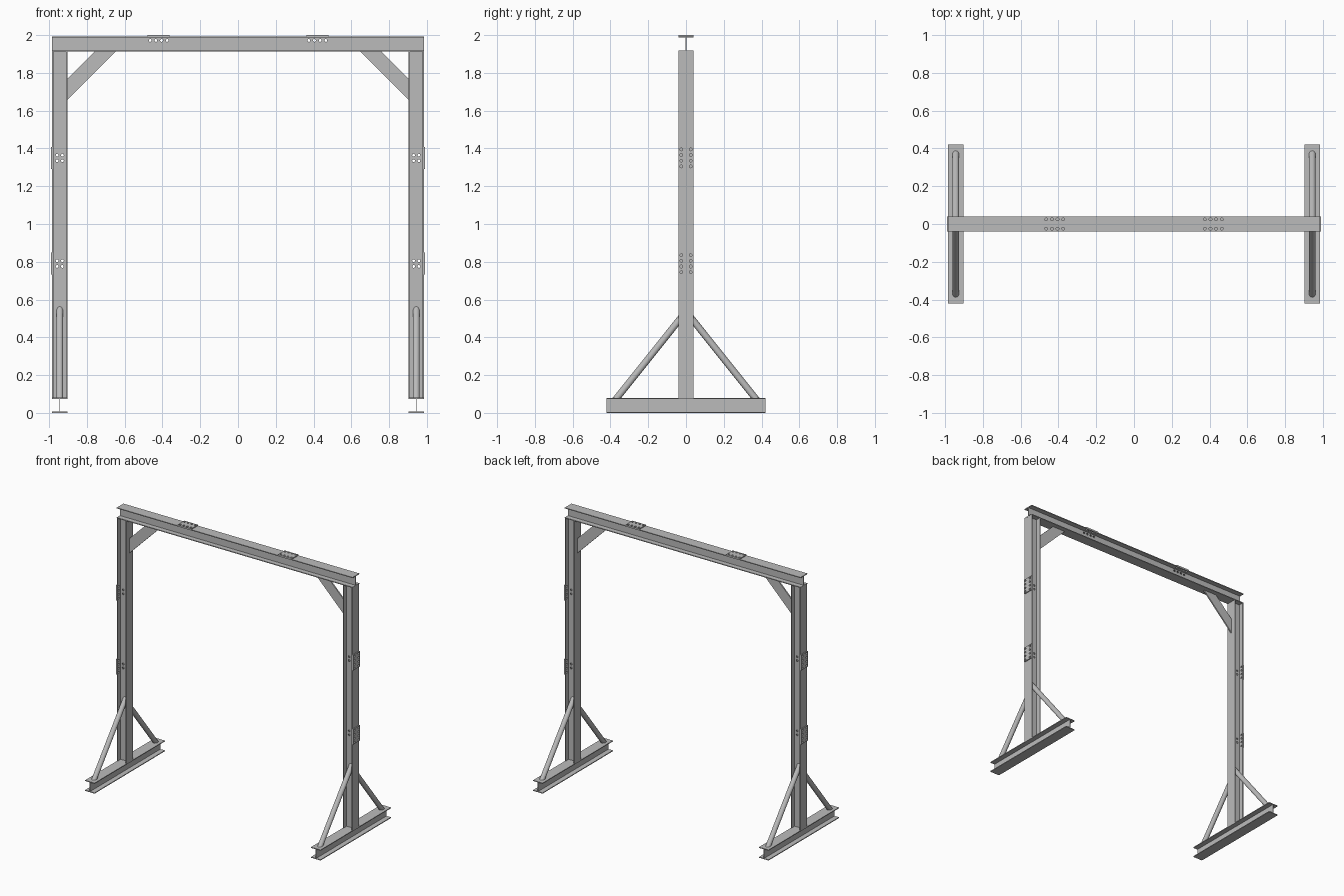
import bpy, bmesh
from math import pi
from mathutils import Matrix, Vector

cube = bpy.data.objects.get("Cube")
if cube:
    bpy.data.objects.remove(cube, do_unlink=True)

steel = bpy.data.materials.new("grey steel")
steel.use_nodes = True
GREY = (0.5, 0.5, 0.5, 1)
steel.diffuse_color = GREY
steel.node_tree.nodes["Principled BSDF"].inputs["Base Color"].default_value = GREY

W, FLANGE, WEB = 0.08, 0.006, 0.005   # section size and thicknesses
POST_X, BEAM_TOP = 0.944, 1.993
BEAM_MID = BEAM_TOP - W / 2
X, Y, Z = Vector((1, 0, 0)), Vector((0, 1, 0)), Vector((0, 0, 1))


def finish(name, bm):
    bmesh.ops.recalc_face_normals(bm, faces=bm.faces)
    mesh = bpy.data.meshes.new(name)
    bm.to_mesh(mesh)
    bm.free()
    mesh.materials.append(steel)
    obj = bpy.data.objects.new(name, mesh)
    bpy.context.collection.objects.link(obj)
    return obj


def prism(name, points, depth):
    """Extrude a closed outline along depth."""
    bm = bmesh.new()
    face = bm.faces.new([bm.verts.new(p) for p in points])
    new = bmesh.ops.extrude_face_region(bm, geom=[face])["geom"]
    bmesh.ops.translate(bm, vec=depth, verts=[v for v in new if isinstance(v, bmesh.types.BMVert)])
    return finish(name, bm)


def i_beam(name, start, end, up):
    """I section running from start to end, with its web along up."""
    start, end = Vector(start), Vector(end)
    side = (end - start).normalized().cross(up)
    h, f, w = W / 2, W / 2 - FLANGE, WEB / 2
    half = [(-h, h), (h, h), (h, f), (w, f), (w, -f), (h, -f)]
    outline = half + [(-a, -b) for a, b in half]
    return prism(name, [start + side * a + up * b for a, b in outline], end - start)


def plate(name, centre, size):
    bm = bmesh.new()
    bmesh.ops.create_cube(bm, size=1, matrix=Matrix.Translation(centre) @ Matrix.Diagonal((*size, 1)))
    return finish(name, bm)


def drill(name, targets, holes):
    """Cut bolt holes; each hole is a centre, axis and length."""
    bm = bmesh.new()
    for centre, axis, length in holes:
        turn = Z.rotation_difference(axis).to_matrix().to_4x4()
        bmesh.ops.create_cone(bm, cap_ends=True, segments=12, radius1=0.0075, radius2=0.0075,
                              depth=length, matrix=Matrix.Translation(centre) @ turn)
    cutter = finish(name, bm)
    cutter.hide_render = True
    cutter.hide_viewport = True
    cutter.display_type = 'WIRE'
    for obj in targets:
        mod = obj.modifiers.new("bolt_holes", 'BOOLEAN')
        mod.operation = 'DIFFERENCE'
        mod.solver = 'EXACT'
        mod.object = cutter


def strut(name, x, s):
    """Round brace mitred against the post web and the foot."""
    low, high = Vector((x, s * 0.43, -0.0014)), Vector((x, s * -0.04, 0.587))
    bm = bmesh.new()
    turn = Z.rotation_difference(high - low).to_matrix().to_4x4()
    bmesh.ops.create_cone(bm, cap_ends=True, segments=24, radius1=0.018, radius2=0.018,
                          depth=(high - low).length, matrix=Matrix.Translation((low + high) / 2) @ turn)
    for co, no in (((0, 0, W - 0.001), -Z), ((0, 0, 0), -s * Y)):
        cut = bmesh.ops.bisect_plane(bm, geom=bm.verts[:] + bm.edges[:] + bm.faces[:],
                                     plane_co=co, plane_no=no, clear_outer=True)["geom_cut"]
        bmesh.ops.contextual_create(bm, geom=[e for e in cut if isinstance(e, bmesh.types.BMEdge)])
    obj = finish(name, bm)
    bpy.ops.object.select_all(action='DESELECT')
    obj.select_set(True)
    bpy.context.view_layer.objects.active = obj
    bpy.ops.object.shade_smooth_by_angle(angle=pi / 6)


STEPS = (-0.045, -0.015, 0.015, 0.045)   # bolt spacing along a joint
GAUGE = (-0.025, 0.025)                  # bolt spacing across a joint

# Top beam with its splice plates
beam = i_beam("top_beam", (-0.985, 0, BEAM_MID), (0.985, 0, BEAM_MID), Z)
beam_parts, beam_holes = [beam], []
for side, s in (("right", -1), ("left", 1)):
    beam_parts.append(plate(f"{side}_beam_splice", (s * 0.42, 0, BEAM_TOP + 0.0035), (0.116, W, 0.007)))
    for d in STEPS:
        x = s * 0.42 + d
        beam_holes.append((Vector((x, 0, 1.972)), Y, 0.03))
        beam_holes += [(Vector((x, y, BEAM_TOP)), Z, 0.03) for y in GAUGE]
drill("beam_hole_cutter", beam_parts, beam_holes)

for side, s in (("right", -1), ("left", 1)):
    x = s * POST_X
    # Foot and post
    i_beam(f"{side}_foot", (x, -0.42, W / 2), (x, 0.42, W / 2), Z)
    post = i_beam(f"{side}_post", (x, 0, W), (x, 0, BEAM_TOP - W), X)
    # Post splices and their bolt holes
    parts, holes = [post], []
    outer = x + s * W / 2
    for name, z in (("lower", 0.79), ("upper", 1.35)):
        parts.append(plate(f"{side}_{name}_post_splice", (outer + s * 0.0035, 0, z), (0.007, W, 0.116)))
        holes += [(Vector((outer, y, z + d)), X, 0.03) for d in STEPS for y in GAUGE]
        holes += [(Vector((x + a, 0, z + b)), Y, 0.03) for a in (-0.014, 0.014) for b in STEPS[1:3]]
    drill(f"{side}_post_hole_cutter", parts, holes)
    # Corner brace under the beam
    inner, under = s * (POST_X - W / 2), BEAM_TOP - W
    corner = [(0, 0.145), (0, 0.255), (0.255, 0), (0.145, 0)]
    prism(f"{side}_corner_brace", [(inner - s * a, -0.005, under - b) for a, b in corner], Y * 0.01)
    # Front and back struts
    for end, e in (("front", -1), ("back", 1)):
        strut(f"{side}_{end}_strut", x, e)
